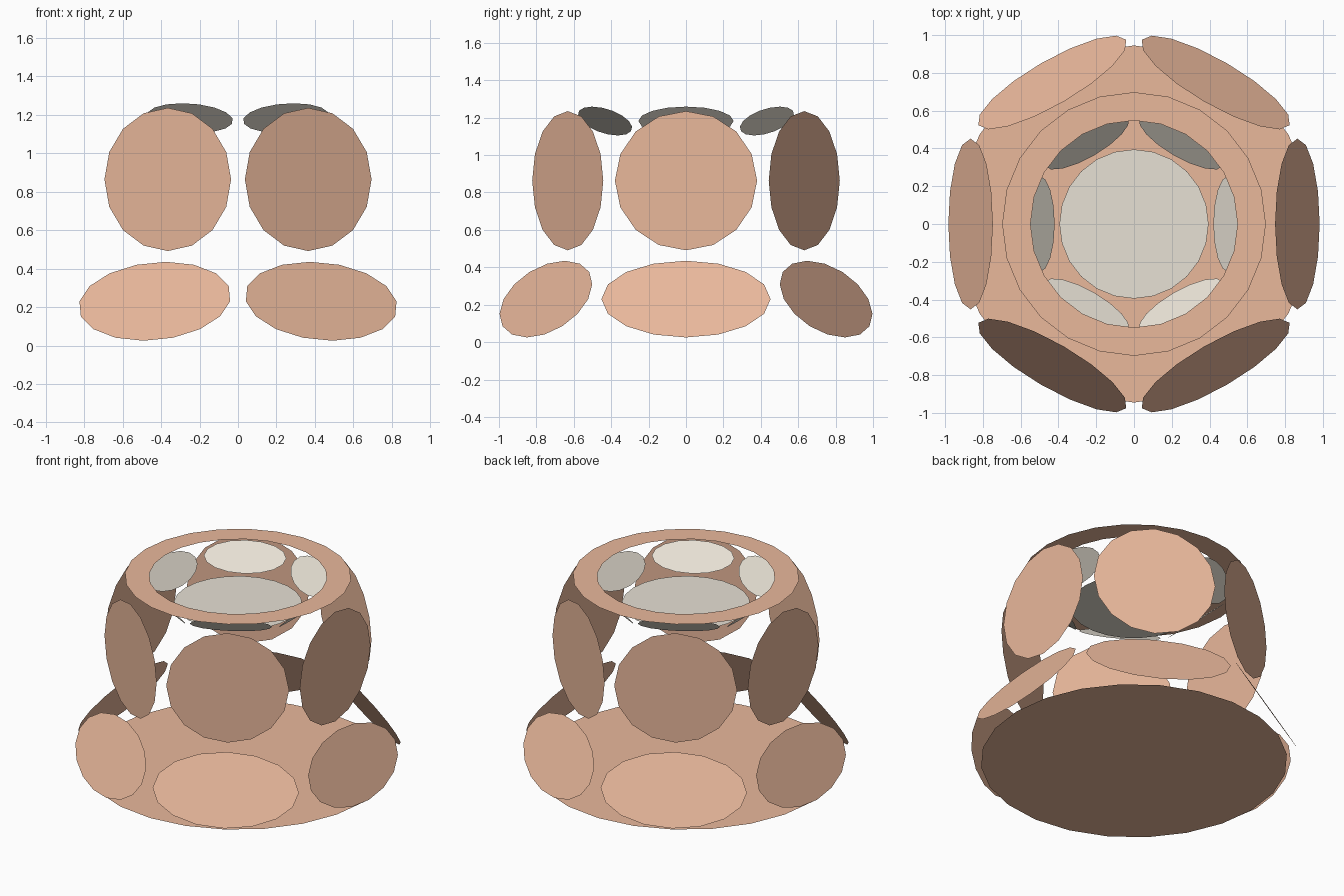
import bpy, bmesh
from math import sin, cos, pi, radians
from mathutils import Vector

if "Cube" in bpy.data.objects:
    bpy.data.objects.remove(bpy.data.objects["Cube"])


def material(name, color):
    m = bpy.data.materials.new(name)
    m.diffuse_color = (*color, 1)
    m.use_nodes = True
    m.node_tree.nodes["Principled BSDF"].inputs["Base Color"].default_value = m.diffuse_color
    return m


clay = material("clay", (0.82, 0.48, 0.33))
pale = material("pale_grey", (0.80, 0.75, 0.66))


def make(name, bm, mat):
    mesh = bpy.data.meshes.new(name)
    bm.to_mesh(mesh)
    bm.free()
    mesh.materials.append(mat)
    ob = bpy.data.objects.new(name, mesh)
    bpy.context.collection.objects.link(ob)


def disc(name, radius, z, mat, sides=24, down=False):
    bm = bmesh.new()
    f = bm.faces.new([bm.verts.new((radius * cos(2 * pi * i / sides),
                                    radius * sin(2 * pi * i / sides), z))
                      for i in range(sides)])
    if down:
        f.normal_flip()
    make(name, bm, mat)


def annulus(name, inner, outer, z, mat, sides=24):
    bm = bmesh.new()
    rings = [[bm.verts.new((r * cos(2 * pi * i / sides),
                            r * sin(2 * pi * i / sides), z))
              for i in range(sides)] for r in (inner, outer)]
    for i in range(sides):
        j = (i + 1) % sides
        bm.faces.new((rings[0][i], rings[1][i], rings[1][j], rings[0][j]))
    make(name, bm, mat)


def panel_ring(name, radius, z, half_width, lean, half_height, mat, inward=False):
    """Six flat oval panels round the axis; lean = radial shift of the top edge."""
    for k in range(6):
        a = radians(60 * k)
        out = Vector((cos(a), sin(a), 0))
        side = Vector((-sin(a), cos(a), 0))
        up = out * lean + Vector((0, 0, half_height))
        centre = out * radius + Vector((0, 0, z))
        bm = bmesh.new()
        f = bm.faces.new([bm.verts.new(centre + side * half_width * cos(t)
                                       + up * sin(t))
                          for t in (2 * pi * i / 16 for i in range(16))])
        if inward:
            f.normal_flip()
        make(f"{name}_{k + 1}", bm, mat)


# Base plate, flared lower wall and upright upper wall
disc("base_plate", 0.945, 0, clay, down=True)
panel_ring("lower_wall_panel", 0.865, 0.23, 0.452, -0.118, 0.205, clay)
panel_ring("upper_wall_panel", 0.73, 0.863, 0.38, 0, 0.372, clay)

# Rim, sloping basin sides and basin floor
annulus("top_rim", 0.548, 0.698, 1.28, clay)
panel_ring("basin_side_panel", 0.50, 1.182, 0.255, 0.08, 0.077, pale, inward=True)
disc("basin_floor", 0.395, 1.10, pale)
